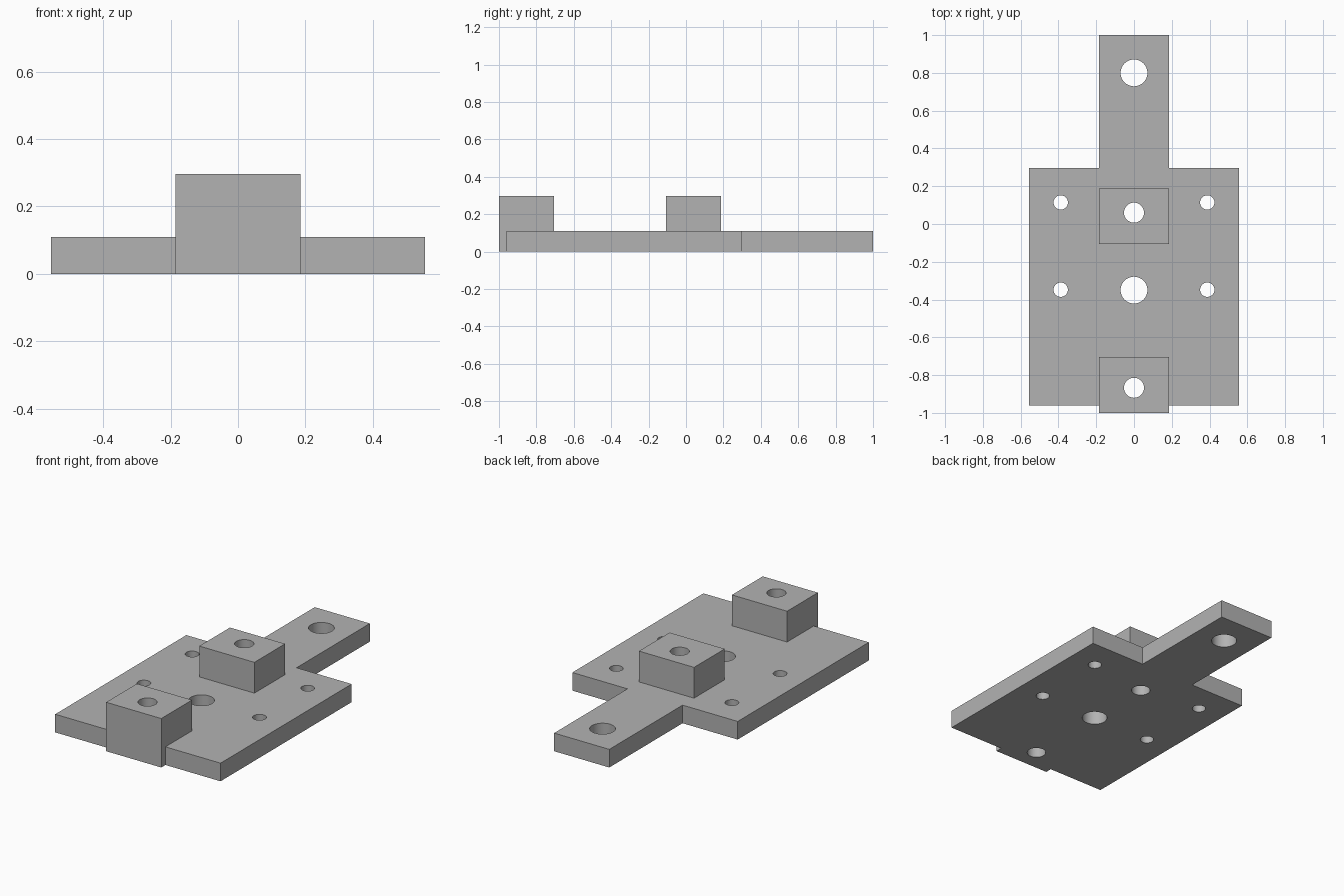
import bpy, bmesh
from mathutils import Matrix

cube = bpy.data.objects.get("Cube")
if cube:
    bpy.data.objects.remove(cube, do_unlink=True)

grey = bpy.data.materials.new("plain grey")
grey.use_nodes = True
COLOUR = (0.45, 0.45, 0.45, 1)
grey.diffuse_color = COLOUR
grey.node_tree.nodes["Principled BSDF"].inputs["Base Color"].default_value = COLOUR

PLATE_TOP, BLOCK_TOP = 0.11, 0.297
HALF_WIDTH, HALF_TONGUE = 0.555, 0.185


def add_object(name, bm):
    bmesh.ops.recalc_face_normals(bm, faces=bm.faces)
    mesh = bpy.data.meshes.new(name)
    bm.to_mesh(mesh)
    bm.free()
    mesh.materials.append(grey)
    obj = bpy.data.objects.new(name, mesh)
    bpy.context.collection.objects.link(obj)
    return obj


def prism(name, outline, bottom, top):
    """Extrude a flat outline upwards."""
    bm = bmesh.new()
    face = bm.faces.new([bm.verts.new((x, y, bottom)) for x, y in outline])
    raised = bmesh.ops.extrude_face_region(bm, geom=[face])["geom"]
    verts = [v for v in raised if isinstance(v, bmesh.types.BMVert)]
    bmesh.ops.translate(bm, verts=verts, vec=(0, 0, top - bottom))
    return add_object(name, bm)


def block(name, front, back, bottom):
    w = HALF_TONGUE
    return prism(name, [(-w, front), (w, front), (w, back), (-w, back)], bottom, BLOCK_TOP)


def combine(target, tool, operation):
    """Apply a boolean and discard the tool."""
    mod = target.modifiers.new(operation.lower(), "BOOLEAN")
    mod.operation, mod.object, mod.solver = operation, tool, "EXACT"
    bpy.context.view_layer.objects.active = target
    bpy.ops.object.modifier_apply(modifier=mod.name)
    bpy.data.objects.remove(tool, do_unlink=True)


# Plate with the narrow tongue at the back
right_side = [(HALF_WIDTH, -0.96), (HALF_WIDTH, 0.297),
              (HALF_TONGUE, 0.297), (HALF_TONGUE, 1.0)]
left_side = [(-x, y) for x, y in reversed(right_side)]
plate = prism("mounting_plate", right_side + left_side, 0, PLATE_TOP)

# Raised blocks; the front one reaches the ground
combine(plate, block("front_block", -1.0, -0.705, 0), "UNION")
combine(plate, block("rear_block", -0.107, 0.187, 0.05), "UNION")

# Through holes: x, y, radius
holes = [(0, 0.8, 0.071), (0, -0.35, 0.071),
         (0, 0.06, 0.053), (0, -0.867, 0.053)]
holes += [(x, y, 0.038) for x in (-0.388, 0.388) for y in (0.114, -0.348)]
drills = bmesh.new()
for x, y, radius in holes:
    bmesh.ops.create_cone(drills, cap_ends=True, segments=48, radius1=radius,
                          radius2=radius, depth=1, matrix=Matrix.Translation((x, y, 0.15)))
combine(plate, add_object("drills", drills), "DIFFERENCE")

# Smooth hole walls, crisp edges
bpy.ops.object.select_all(action="DESELECT")
plate.select_set(True)
bpy.context.view_layer.objects.active = plate
bpy.ops.object.shade_smooth_by_angle()
